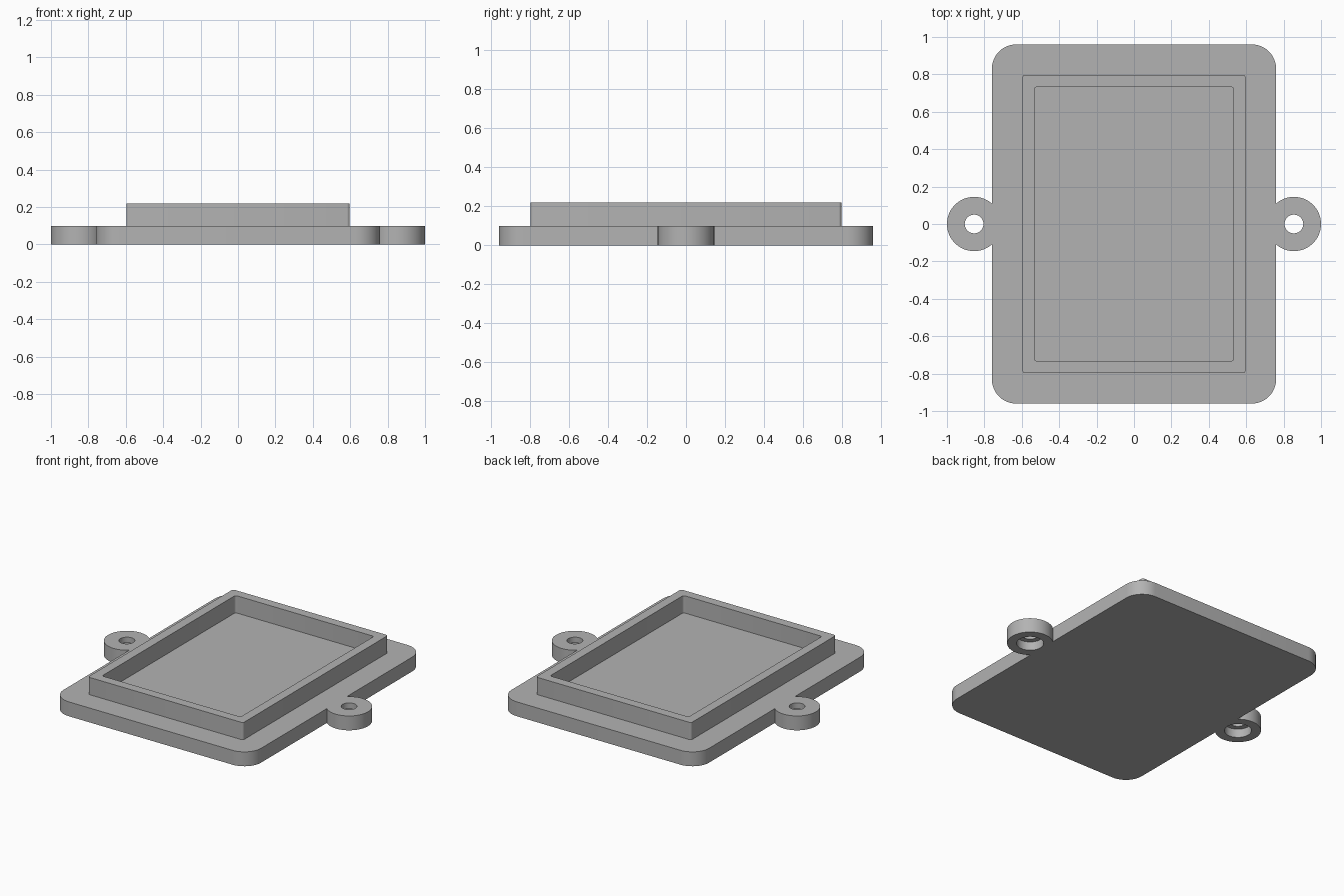
import bpy
import bmesh
from math import pi, cos, sin, radians

if "Cube" in bpy.data.objects:
    bpy.data.objects.remove(bpy.data.objects["Cube"], do_unlink=True)

PLATE_H, RIM_TOP = 0.1, 0.22
EAR_X, EAR_R = 0.855, 0.145

grey = bpy.data.materials.new("plain_grey")
grey.use_nodes = True
grey.diffuse_color = (0.45, 0.45, 0.45, 1)
grey.node_tree.nodes["Principled BSDF"].inputs["Base Color"].default_value = grey.diffuse_color


def rounded_rect(hx, hy, r, steps):
    """Counter-clockwise outline with arc corners."""
    pts = []
    for q, (sx, sy) in enumerate([(1, 1), (-1, 1), (-1, -1), (1, -1)]):
        for i in range(steps + 1):
            a = (q + i / steps) * pi / 2
            pts.append((sx * (hx - r) + r * cos(a), sy * (hy - r) + r * sin(a)))
    return pts


def circle(x, r, n=64):
    return [(x + r * cos(2 * pi * i / n), r * sin(2 * pi * i / n)) for i in range(n)]


def make_object(name, bm):
    bmesh.ops.recalc_face_normals(bm, faces=bm.faces)
    mesh = bpy.data.meshes.new(name)
    bm.to_mesh(mesh)
    bm.free()
    mesh.materials.append(grey)
    obj = bpy.data.objects.new(name, mesh)
    bpy.context.collection.objects.link(obj)
    return obj


def loop(bm, outline, z):
    return [bm.verts.new((x, y, z)) for x, y in outline]


def bridge(bm, a, b):
    for i in range(len(a)):
        j = (i + 1) % len(a)
        bm.faces.new((a[i], a[j], b[j], b[i]))


def prism(name, outline, z0, z1):
    bm = bmesh.new()
    low, high = loop(bm, outline, z0), loop(bm, outline, z1)
    bridge(bm, low, high)
    bm.faces.new(low)
    bm.faces.new(high)
    return make_object(name, bm)


def combine(target, tool, operation):
    mod = target.modifiers.new(operation, 'BOOLEAN')
    mod.operation, mod.solver, mod.object = operation, 'EXACT', tool
    bpy.context.view_layer.objects.active = target
    bpy.ops.object.modifier_apply(modifier=mod.name)
    bpy.data.objects.remove(tool, do_unlink=True)


# Base plate with two mounting ears, each with a counterbore from below
plate = prism("base_plate", rounded_rect(0.76, 0.96, 0.13, 12), 0, PLATE_H)
for side in (-1, 1):
    x = side * EAR_X
    combine(plate, prism("ear", circle(x, EAR_R), 0, PLATE_H), 'UNION')
    combine(plate, prism("screw_hole", circle(x, 0.05), -0.1, 0.2), 'DIFFERENCE')
    combine(plate, prism("counterbore", circle(x, 0.085), -0.1, 0.06), 'DIFFERENCE')

# Raised rectangular rim, open underneath where it meets the plate
bm = bmesh.new()
outer = rounded_rect(0.597, 0.797, 0.015, 4)
inner = rounded_rect(0.533, 0.733, 0.015, 4)
rings = [loop(bm, outer, PLATE_H), loop(bm, outer, RIM_TOP),
         loop(bm, inner, RIM_TOP), loop(bm, inner, PLATE_H)]
for a, b in zip(rings, rings[1:]):
    bridge(bm, a, b)
rim = make_object("raised_rim", bm)

# Smooth rounded corners and holes, keep the hard edges
for obj in (plate, rim):
    bpy.ops.object.select_all(action='DESELECT')
    obj.select_set(True)
    bpy.context.view_layer.objects.active = obj
    bpy.ops.object.shade_smooth_by_angle(angle=radians(30))
